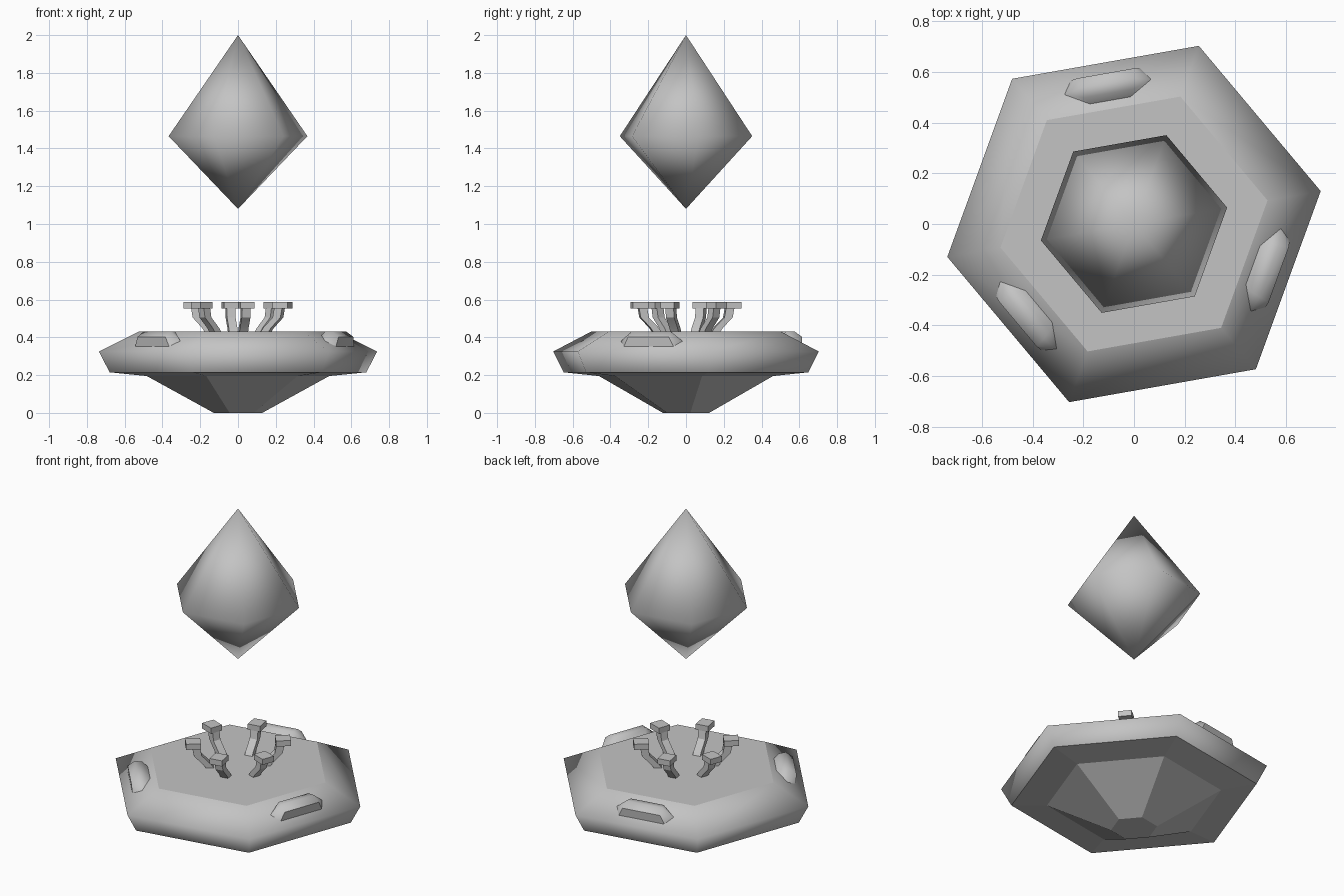
import bpy, bmesh, math
from mathutils import Matrix

cube = bpy.data.objects.get("Cube")
if cube:
    bpy.data.objects.remove(cube)

SIDES = 6
TWIST = math.radians(10)          # corner direction of every hexagon
FLAT = TWIST + math.pi / SIDES    # direction of the hexagon's flat sides

stone = bpy.data.materials.new("grey_stone")
stone.use_nodes = True
grey = (0.55, 0.55, 0.55, 1)
stone.diffuse_color = grey
stone.node_tree.nodes["Principled BSDF"].inputs["Base Color"].default_value = grey


def finish(name, bm, smooth_angle=None):
    """Turn a bmesh into a named object, optionally smoothed by angle."""
    bmesh.ops.recalc_face_normals(bm, faces=bm.faces)
    mesh = bpy.data.meshes.new(name)
    bm.to_mesh(mesh)
    bm.free()
    mesh.materials.append(stone)
    obj = bpy.data.objects.new(name, mesh)
    bpy.context.collection.objects.link(obj)
    if smooth_angle is not None:
        bpy.ops.object.select_all(action='DESELECT')
        obj.select_set(True)
        bpy.context.view_layer.objects.active = obj
        bpy.ops.object.shade_smooth_by_angle(angle=math.radians(smooth_angle))
    return obj


def hex_lathe(profile):
    """Stack hexagons of (radius, height) from bottom to top."""
    bm = bmesh.new()
    rings = []
    for r, z in profile:
        angles = [TWIST + i * math.tau / SIDES for i in range(SIDES)]
        rings.append([bm.verts.new((r * math.cos(a), r * math.sin(a), z)) for a in angles])
    for low, high in zip(rings, rings[1:]):
        for i in range(SIDES):
            j = (i + 1) % SIDES
            bm.faces.new((low[i], low[j], high[j], high[i]))
    for ring, (r, z) in ((rings[0], profile[0]), (rings[-1], profile[-1])):
        if r > 0:
            bm.faces.new(ring)
    bmesh.ops.remove_doubles(bm, verts=bm.verts, dist=0.0001)
    return bm


# Pedestal: flat underside and deck, softly shaded rim
RIM_LOW, RIM_TOP = 0.215, 0.43
bm = hex_lathe([(0.13, 0), (0.49, 0.195), (0.69, RIM_LOW), (0.748, 0.325), (0.535, RIM_TOP)])
for face in bm.faces:
    z = face.calc_center_median().z
    face.smooth = RIM_LOW + 0.01 < z < RIM_TOP - 0.01
for edge in bm.edges:
    if len({f.smooth for f in edge.link_faces}) > 1:
        edge.smooth = False
finish("pedestal", bm)

# Floating crystal: one smooth double pyramid
bm = hex_lathe([(0, 1.08), (0.373, 1.465), (0, 2)])
for face in bm.faces:
    face.smooth = True
finish("crystal", bm)

# Pods on three of the sloping sides: (outward, height, half length)
POD = [(0.495, 0.41, 0.08), (0.525, 0.43, 0.10), (0.565, 0.432, 0.11),
       (0.605, 0.402, 0.115), (0.60, 0.35, 0.14), (0.55, 0.378, 0.175)]
for i in range(3):
    bm = bmesh.new()
    for u, z, half in POD:
        for side in (-1, 1):
            bm.verts.new((u, 0.008 + side * half, z))
    bmesh.ops.convex_hull(bm, input=bm.verts)
    bmesh.ops.rotate(bm, verts=bm.verts,
                     matrix=Matrix.Rotation(FLAT + math.pi / 3 + i * math.tau / 3, 3, 'Z'))
    finish("pod_%d" % (i + 1), bm, 40)

# Ring of six curved claws, each an arm with a block on its end
ARM = [(0.155, 0.425), (0.172, 0.45), (0.225, 0.505), (0.235, 0.56)]
THICK, WIDTH = 0.022, 0.023
for i in range(SIDES):
    turn = Matrix.Rotation(FLAT + i * math.tau / SIDES, 4, 'Z')
    bm = bmesh.new()
    outline = [(r - THICK, z) for r, z in ARM] + [(r + THICK, z) for r, z in reversed(ARM)]
    face = bm.faces.new([bm.verts.new((r, -WIDTH, z)) for r, z in outline])
    grown = bmesh.ops.extrude_face_region(bm, geom=[face])["geom"]
    new_verts = [v for v in grown if isinstance(v, bmesh.types.BMVert)]
    bmesh.ops.translate(bm, verts=new_verts, vec=(0, 2 * WIDTH, 0))
    bm.transform(turn)
    finish("claw_arm_%d" % (i + 1), bm, 30)

    bm = bmesh.new()
    place = turn @ Matrix.Translation((0.25, 0, 0.57)) @ Matrix.Diagonal((0.084, 0.076, 0.034, 1))
    bmesh.ops.create_cube(bm, size=1, matrix=place)
    finish("claw_head_%d" % (i + 1), bm)
